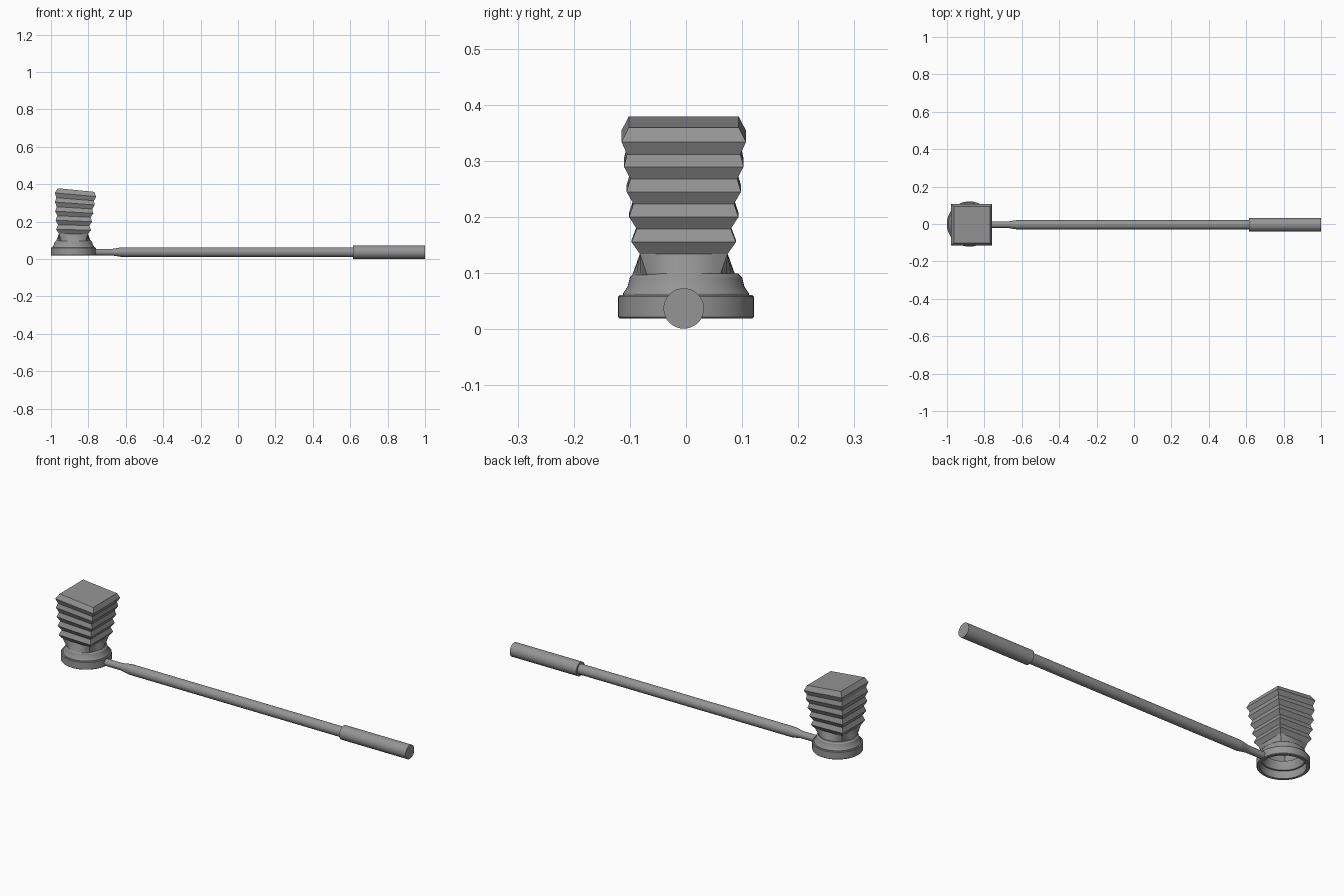
import bpy, bmesh
from math import sin, cos, tau, radians
from mathutils import Vector, Matrix

cube = bpy.data.objects.get("Cube")
if cube:
    bpy.data.objects.remove(cube, do_unlink=True)

grey = bpy.data.materials.new("plain grey")
grey.use_nodes = True
tone = (0.3, 0.3, 0.3, 1)
grey.diffuse_color = tone
grey.node_tree.nodes["Principled BSDF"].inputs["Base Color"].default_value = tone


def round_ring(radius, n):
    return [Vector((radius * cos(tau * i / n), radius * sin(tau * i / n), 0)) for i in range(n)]


def square_ring(half, n):
    return [p * half / max(abs(p.x), abs(p.y)) for p in round_ring(1, n)]


def loft(name, rings, cap_start=False, cap_end=False, closed=False, angle=30):
    """Skin a list of equal-length point rings into one object."""
    bm = bmesh.new()
    loops = [[bm.verts.new(p) for p in ring] for ring in rings]
    pairs = list(zip(loops, loops[1:]))
    if closed:
        pairs.append((loops[-1], loops[0]))
    for a, b in pairs:
        for i in range(len(a)):
            j = (i + 1) % len(a)
            bm.faces.new((a[i], a[j], b[j], b[i]))
    if cap_start:
        bm.faces.new(loops[0][::-1])
    if cap_end:
        bm.faces.new(loops[-1])
    bmesh.ops.recalc_face_normals(bm, faces=bm.faces)
    mesh = bpy.data.meshes.new(name)
    bm.to_mesh(mesh)
    bm.free()
    mesh.materials.append(grey)
    obj = bpy.data.objects.new(name, mesh)
    bpy.context.collection.objects.link(obj)
    bpy.ops.object.select_all(action='DESELECT')
    obj.select_set(True)
    bpy.context.view_layer.objects.active = obj
    bpy.ops.object.shade_smooth_by_angle(angle=radians(angle))
    return obj


def lathe(name, profile, matrix, n, **options):
    rings = [[matrix @ (p + Vector((0, 0, h))) for p in round_ring(r, n)] for r, h in profile]
    return loft(name, rings, **options)


# Hollow base ring and stepped collar
base = Matrix.Translation((-0.88, 0, 0))
lathe("base_ring", [(0.105, 0.019), (0.118, 0.019), (0.121, 0.022), (0.121, 0.058),
                    (0.118, 0.061), (0.105, 0.061)], base, 64, closed=True)
lathe("collar", [(0.112, 0.058), (0.112, 0.064), (0.104, 0.076), (0.100, 0.092),
                 (0.093, 0.099), (0.085, 0.099), (0.090, 0.076), (0.097, 0.058)],
      base, 64, closed=True)

# Square bellows, leaning gradually towards the handle
FOLDS = 5


def bellows_ring(points, z):
    t = (z - 0.1) / 0.27
    centre = Vector((-0.88 + 0.014 * t * t, -0.004, z))
    turn = Matrix.Rotation(0.1 * t, 3, 'Y')
    return [centre + turn @ p for p in points]


rings = [bellows_ring(round_ring(0.092, 32), 0.096)]
for i in range(FOLDS):
    f = i / (FOLDS - 1)
    rings.append(bellows_ring(square_ring(0.078 + 0.023 * f, 32), 0.135 + 0.185 * f))
    rings.append(bellows_ring(square_ring(0.093 + 0.018 * f, 32), 0.157 + 0.187 * f))
rings.append(bellows_ring(square_ring(0.098, 32), 0.369))
loft("bellows", rings, cap_end=True, angle=20)

# Long handle: thin neck, tapered shoulder, shaft, thicker grip
along_x = Matrix.Translation((0, -0.004, 0.037)) @ Matrix.Rotation(radians(90), 4, 'Y')
lathe("handle_shaft", [(0.018, -0.778), (0.018, -0.67), (0.026, -0.62), (0.026, 0.63)],
      along_x, 32, cap_start=True, cap_end=True, angle=8)
lathe("handle_grip", [(0.036, 0.615), (0.036, 1.0)],
      along_x, 48, cap_start=True, cap_end=True)
